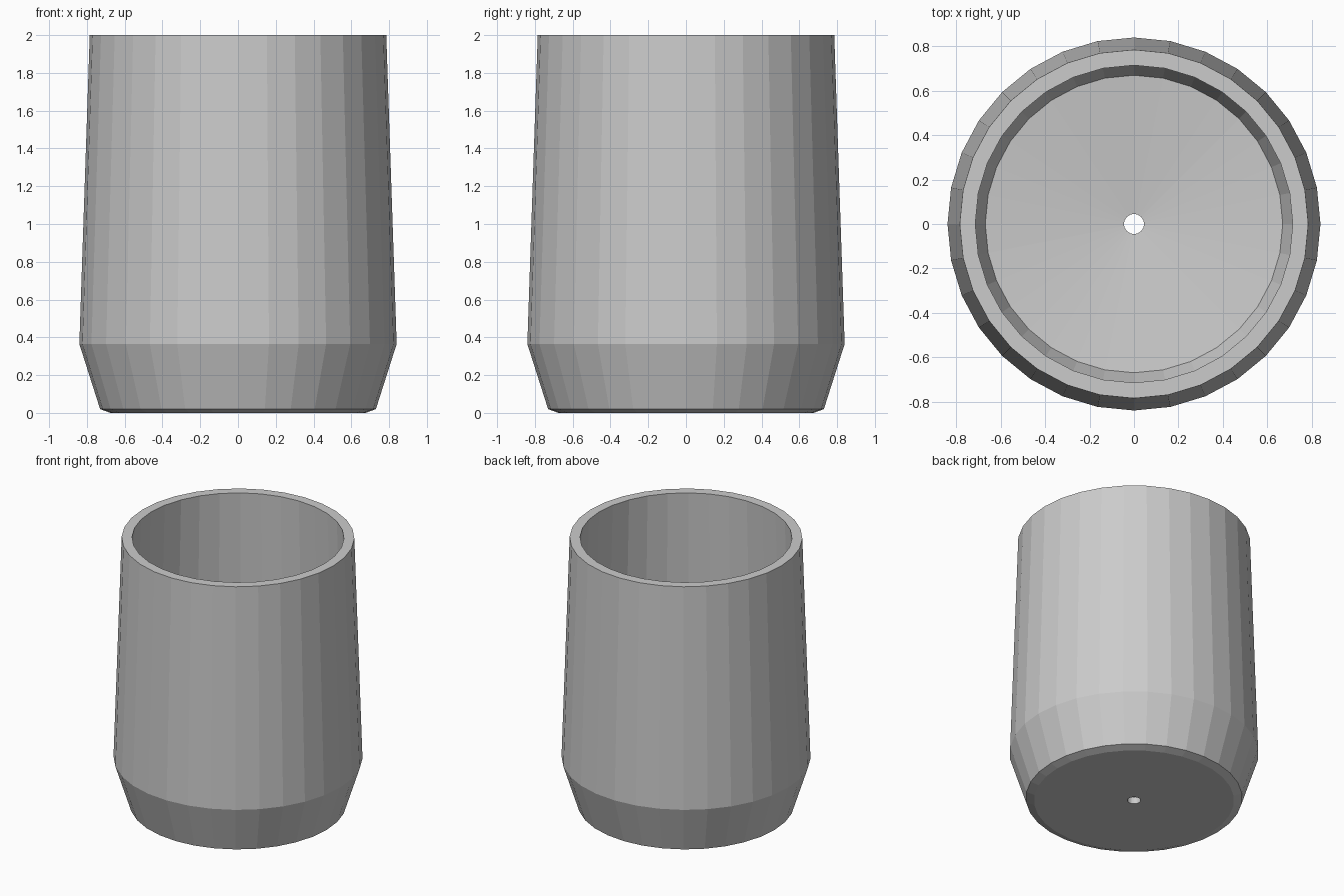
import bpy, bmesh, math

if "Cube" in bpy.data.objects:
    bpy.data.objects.remove(bpy.data.objects["Cube"])

SIDES = 32

# closed wall section (radius, height): outside from drain hole up, rim, inside back down
PROFILE = [
    (0.045, 0.0), (0.675, 0.0), (0.73, 0.02), (0.84, 0.365), (0.785, 2.0),
    (0.715, 2.0), (0.768, 0.37), (0.67, 0.11), (0.045, 0.05),
]


def lathe(name, profile, sides):
    """Revolve a closed profile around z into a flat-faced solid."""
    bm = bmesh.new()
    rings = []
    for r, z in profile:
        rings.append([bm.verts.new((r * math.cos(2 * math.pi * i / sides),
                                    r * math.sin(2 * math.pi * i / sides), z))
                      for i in range(sides)])
    for k, low in enumerate(rings):
        high = rings[(k + 1) % len(rings)]
        for i in range(sides):
            j = (i + 1) % sides
            bm.faces.new((low[i], low[j], high[j], high[i]))
    bmesh.ops.recalc_face_normals(bm, faces=bm.faces)
    mesh = bpy.data.meshes.new(name)
    bm.to_mesh(mesh)
    bm.free()
    obj = bpy.data.objects.new(name, mesh)
    bpy.context.collection.objects.link(obj)
    return obj


# planter pot with tapered foot and drain hole
lathe("pot", PROFILE, SIDES)
